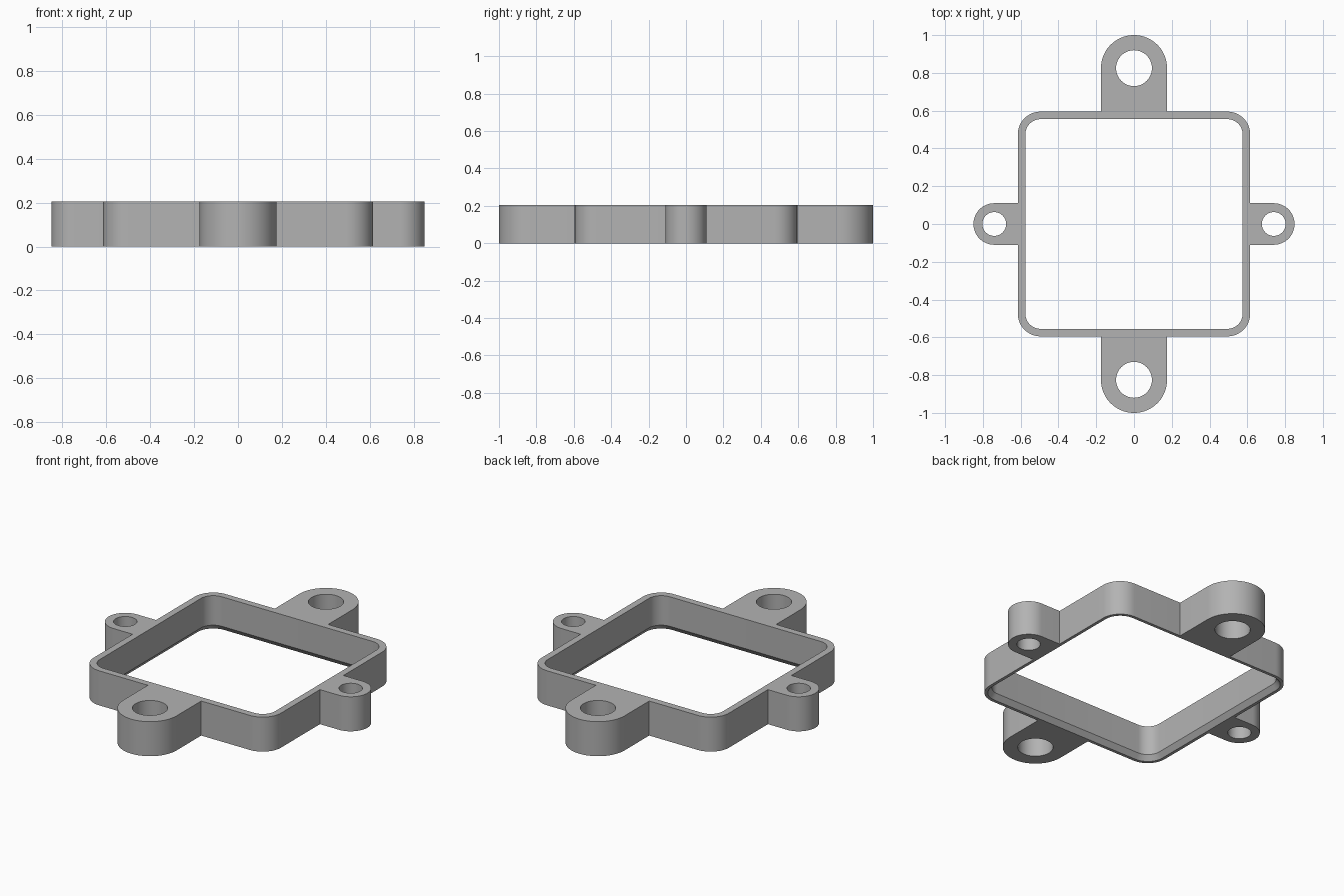
import bpy, bmesh
from math import cos, sin, radians

cube = bpy.data.objects.get("Cube")
if cube:
    bpy.data.objects.remove(cube)

HEIGHT = 0.205
HALF_X, HALF_Y, CORNER = 0.615, 0.595, 0.12
WALL = 0.04
CHAMFER_WIDTH, CHAMFER_HEIGHT = 0.022, 0.03
SIDE_X, SIDE_R, SIDE_HOLE = 0.74, 0.11, 0.063
END_Y, END_R, END_HOLE = 0.825, 0.175, 0.095


def arc(cx, cy, r, start, end, steps):
    angles = [radians(start + (end - start) * i / steps) for i in range(steps + 1)]
    return [(cx + r * cos(a), cy + r * sin(a)) for a in angles]


def half_turn(points):
    """Close a half outline by repeating it turned 180 degrees."""
    return points + [(-x, -y) for x, y in points]


def rounded_rectangle(inset):
    r = CORNER - inset
    cx, cy = HALF_X - CORNER, HALF_Y - CORNER
    return half_turn(arc(cx, cy, r, 0, 90, 12) + arc(-cx, cy, r, 90, 180, 12))


def outer_outline():
    cx, cy = HALF_X - CORNER, HALF_Y - CORNER
    half = arc(SIDE_X, 0, SIDE_R, -90, 90, 32)
    half += [(HALF_X, SIDE_R)] + arc(cx, cy, CORNER, 0, 90, 12)
    half += [(END_R, HALF_Y)] + arc(0, END_Y, END_R, 0, 180, 40) + [(-END_R, HALF_Y)]
    half += arc(-cx, cy, CORNER, 90, 180, 12) + [(-HALF_X, SIDE_R)]
    return half_turn(half)


def add_wall(bm, sections):
    """Join equal outlines at rising heights; return the bottom and top edges."""
    rings = [[bm.verts.new((x, y, z)) for x, y in pts] for pts, z in sections]
    n = len(rings[0])
    for low, high in zip(rings, rings[1:]):
        for i in range(n):
            j = (i + 1) % n
            bm.faces.new((low[i], low[j], high[j], high[i]))
    return [[bm.edges.get((r[i], r[(i + 1) % n])) for i in range(n)]
            for r in (rings[0], rings[-1])]


bm = bmesh.new()
outer = outer_outline()
walls = [add_wall(bm, [(outer, 0), (outer, HEIGHT)])]

# Central opening, flared at the bottom edge
opening = rounded_rectangle(WALL)
flare = rounded_rectangle(WALL - CHAMFER_WIDTH)
walls.append(add_wall(bm, [(flare, 0), (opening, CHAMFER_HEIGHT), (opening, HEIGHT)]))

# Screw holes through the four lugs
for cx, cy, r in ((SIDE_X, 0, SIDE_HOLE), (-SIDE_X, 0, SIDE_HOLE),
                  (0, END_Y, END_HOLE), (0, -END_Y, END_HOLE)):
    circle = arc(cx, cy, r, 0, 360, 48)[:-1]
    walls.append(add_wall(bm, [(circle, 0), (circle, HEIGHT)]))

# Flat underside and top
for level, direction in ((0, -1), (1, 1)):
    edges = [e for wall in walls for e in wall[level]]
    bmesh.ops.triangle_fill(bm, use_beauty=True, edges=edges, normal=(0, 0, direction))
bmesh.ops.recalc_face_normals(bm, faces=bm.faces)

mesh = bpy.data.meshes.new("mounting_frame")
bm.to_mesh(mesh)
bm.free()
mesh.polygons.foreach_set("use_smooth", [True] * len(mesh.polygons))
mesh.set_sharp_from_angle(angle=radians(25))

grey = bpy.data.materials.new("plain grey")
grey.use_nodes = True
colour = (0.45, 0.45, 0.45, 1)
grey.diffuse_color = colour
grey.node_tree.nodes["Principled BSDF"].inputs["Base Color"].default_value = colour
mesh.materials.append(grey)

frame = bpy.data.objects.new("mounting_frame", mesh)
bpy.context.collection.objects.link(frame)
